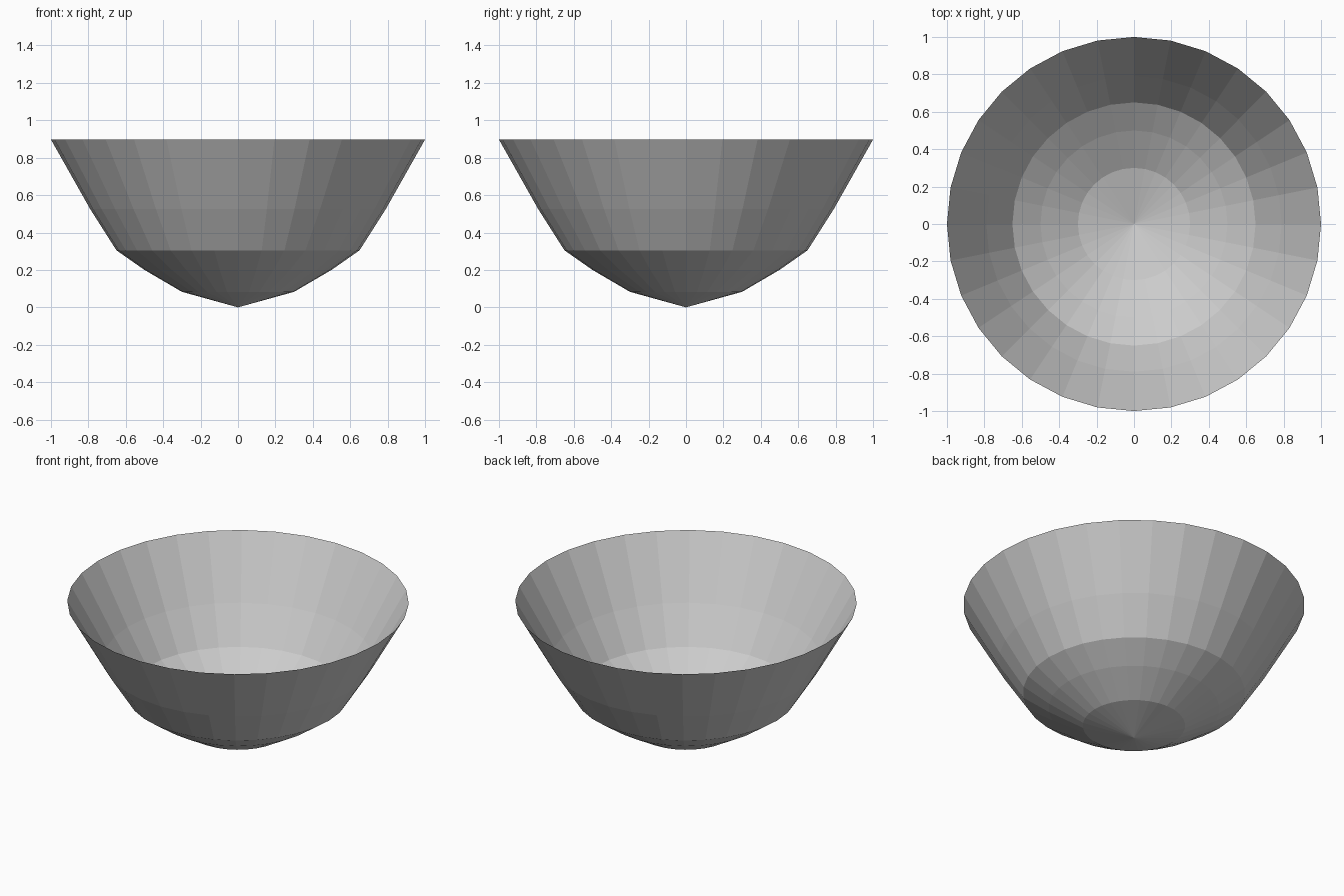
import bpy, bmesh, math

if "Cube" in bpy.data.objects:
    bpy.data.objects.remove(bpy.data.objects["Cube"])

SIDES = 32
# Half profile of the bowl: radius, height
PROFILE = [(0.0, 0.0), (0.3, 0.083), (0.5, 0.2), (0.65, 0.305), (0.79, 0.525), (1.0, 0.897)]

# Open single-walled bowl, made by spinning the profile about z
bm = bmesh.new()
verts = [bm.verts.new((r, 0, z)) for r, z in PROFILE]
edges = [bm.edges.new(pair) for pair in zip(verts, verts[1:])]
bmesh.ops.spin(bm, geom=verts + edges, cent=(0, 0, 0), axis=(0, 0, 1),
               angle=math.tau, steps=SIDES)
bmesh.ops.remove_doubles(bm, verts=bm.verts, dist=0.0005)
bmesh.ops.dissolve_degenerate(bm, edges=bm.edges, dist=0.0001)
bmesh.ops.recalc_face_normals(bm, faces=bm.faces)

mesh = bpy.data.meshes.new("bowl")
bm.to_mesh(mesh)
bm.free()
bowl = bpy.data.objects.new("bowl", mesh)
bpy.context.collection.objects.link(bowl)
